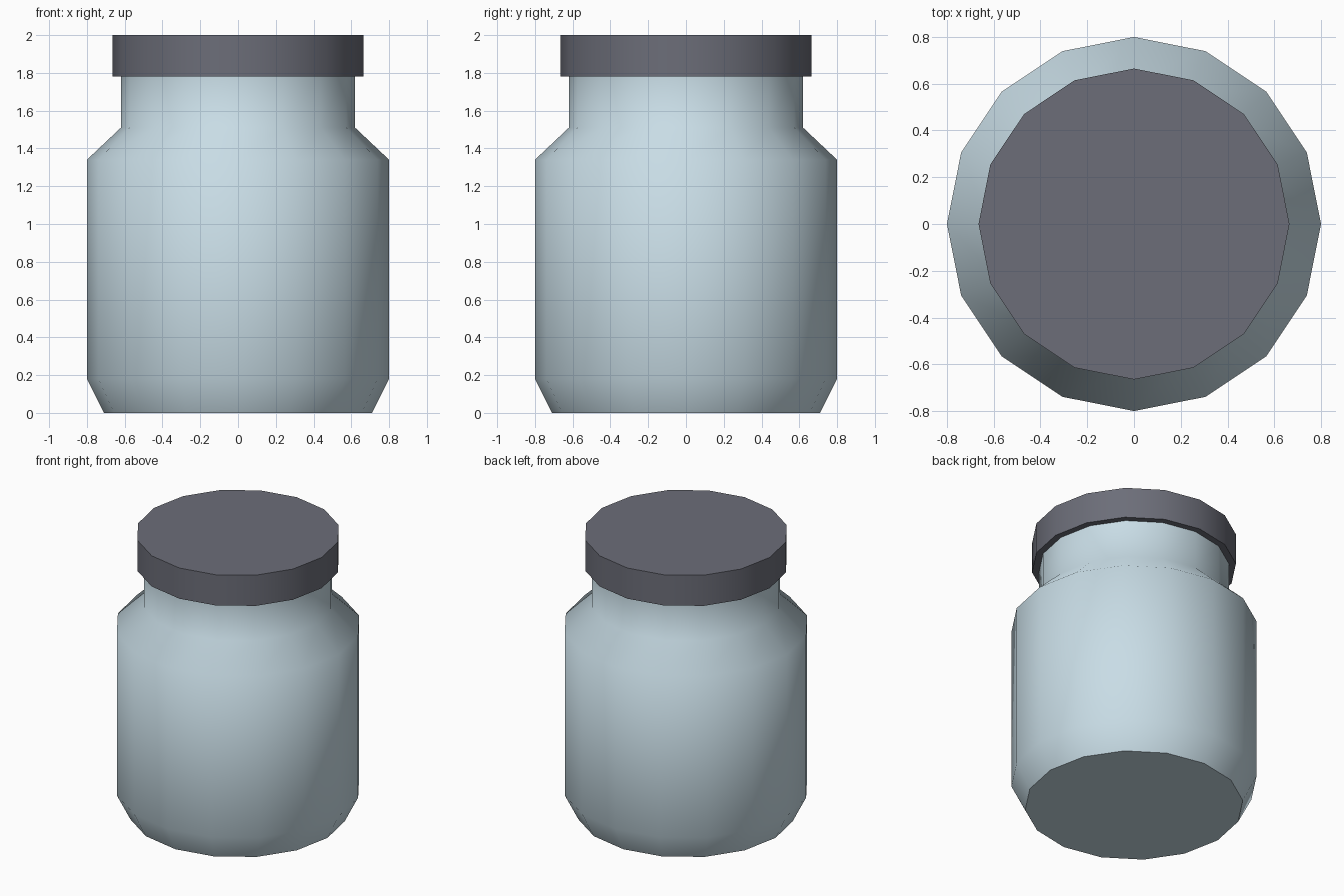
import bpy, bmesh, math

if "Cube" in bpy.data.objects:
    bpy.data.objects.remove(bpy.data.objects["Cube"])

SIDES = 16


def material(name, color):
    m = bpy.data.materials.new(name)
    m.diffuse_color = (*color, 1.0)
    m.use_nodes = True
    m.node_tree.nodes["Principled BSDF"].inputs["Base Color"].default_value = m.diffuse_color
    return m


def lathe(name, profile, mat):
    """Closed solid turned around z from (radius, height) points, bottom to top."""
    bm = bmesh.new()
    rings = []
    for r, z in profile:
        rings.append([bm.verts.new((r * math.cos(2 * math.pi * i / SIDES),
                                    r * math.sin(2 * math.pi * i / SIDES), z))
                      for i in range(SIDES)])
    for a, b in zip(rings, rings[1:]):
        for i in range(SIDES):
            j = (i + 1) % SIDES
            bm.faces.new((a[i], a[j], b[j], b[i]))
    bm.faces.new(rings[0][::-1])
    bm.faces.new(rings[-1])
    mesh = bpy.data.meshes.new(name)
    bm.to_mesh(mesh)
    bm.free()
    mesh.materials.append(mat)
    obj = bpy.data.objects.new(name, mesh)
    bpy.context.collection.objects.link(obj)
    # smooth walls, crisp rims
    bpy.ops.object.select_all(action='DESELECT')
    obj.select_set(True)
    bpy.context.view_layer.objects.active = obj
    bpy.ops.object.shade_smooth_by_angle(angle=math.radians(50))
    return obj


glass = material("pale_blue_glass", (0.58, 0.72, 0.79))
metal = material("dark_grey_metal", (0.15, 0.155, 0.19))

# Jar: chamfered foot, straight body, sloped shoulder, neck running into the lid
lathe("jar_body", [(0.71, 0.0), (0.80, 0.18), (0.80, 1.34),
                   (0.62, 1.51), (0.62, 1.80)], glass)

# Lid: plain overhanging disc
lathe("lid", [(0.665, 1.78), (0.665, 2.0)], metal)
